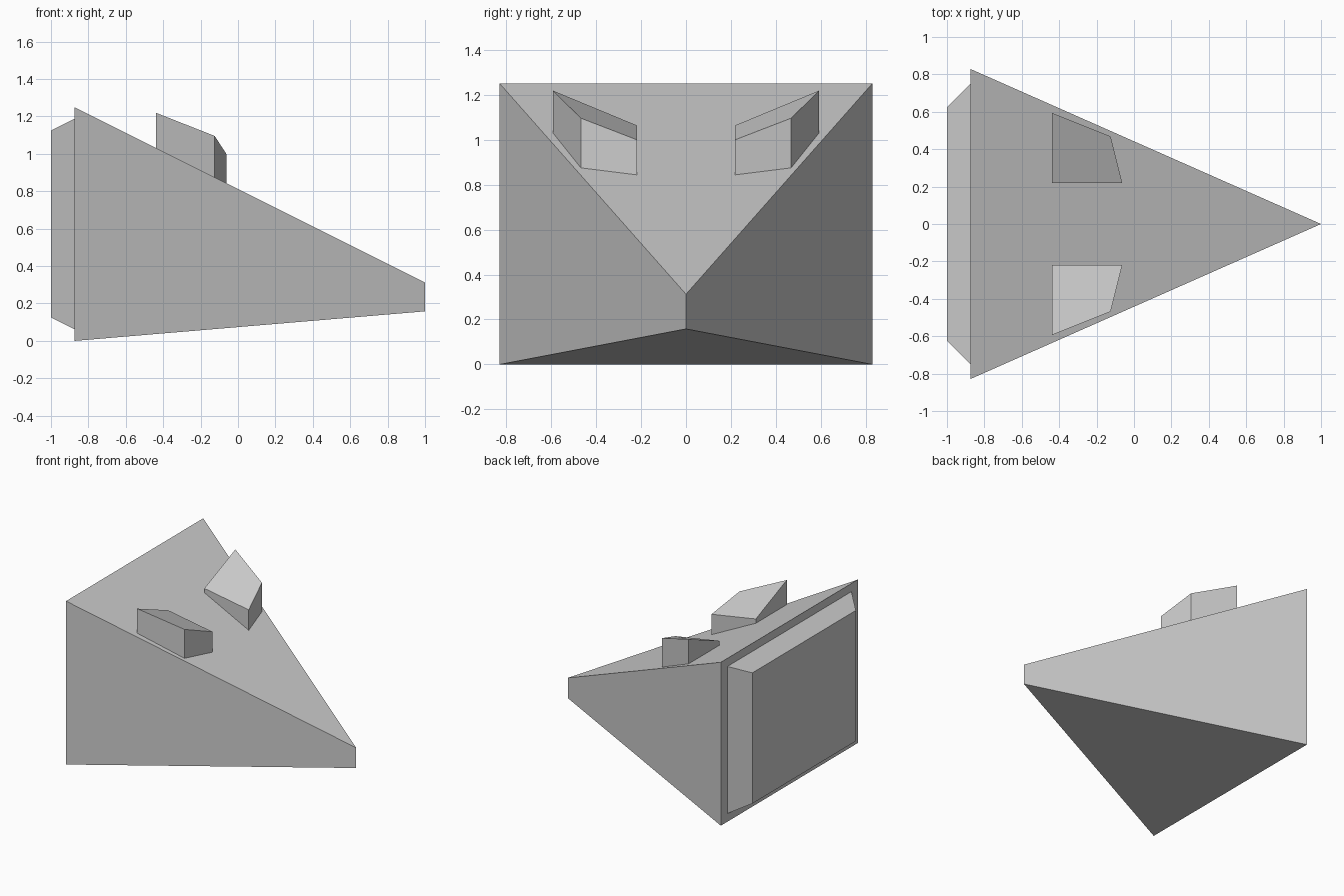
import bpy, bmesh

if "Cube" in bpy.data.objects:
    bpy.data.objects.remove(bpy.data.objects["Cube"])


def loft(name, lower, upper):
    """Closed solid between two matching loops of points."""
    bm = bmesh.new()
    a = [bm.verts.new(p) for p in lower]
    b = [bm.verts.new(p) for p in upper]
    n = len(a)
    bm.faces.new(a)
    bm.faces.new(b)
    for i in range(n):
        j = (i + 1) % n
        bm.faces.new((a[i], a[j], b[j], b[i]))
    bmesh.ops.recalc_face_normals(bm, faces=bm.faces)
    mesh = bpy.data.meshes.new(name)
    bm.to_mesh(mesh)
    bm.free()
    obj = bpy.data.objects.new(name, mesh)
    bpy.context.collection.objects.link(obj)
    return obj


BACK = -0.875


def slope(x):
    """Height of the sloping top face at x."""
    return 1.25 - 0.5 * (x - BACK)


def rect(x, w, z0, z1):
    return [(x, -w, z0), (x, w, z0), (x, w, z1), (x, -w, z1)]


# Wedge body: triangular plan tapering to a short upright nose edge
plan = [(BACK, -0.829), (BACK, 0.829), (1, 0)]
loft("wedge_body",
     [(x, y, z) for (x, y), z in zip(plan, (0, 0, 0.158))],
     [(x, y, z) for (x, y), z in zip(plan, (1.25, 1.25, slope(1)))])

# Bevelled plate on the back
loft("back_plate", rect(BACK, 0.75, 0.0625, 1.1875), rect(-1, 0.625, 0.125, 1.125))

# Pair of raised blocks standing on the slope, mirrored across y
block = [(-0.4375, 0.593, 1.219), (-0.125, 0.468, 1.096),
         (-0.0625, 0.219, 1.0), (-0.4375, 0.219, 1.064)]
for side, s in (("left", 1), ("right", -1)):
    loft(side + "_raised_block",
         [(x, s * y, slope(x)) for x, y, z in block],
         [(x, s * y, z) for x, y, z in block])
